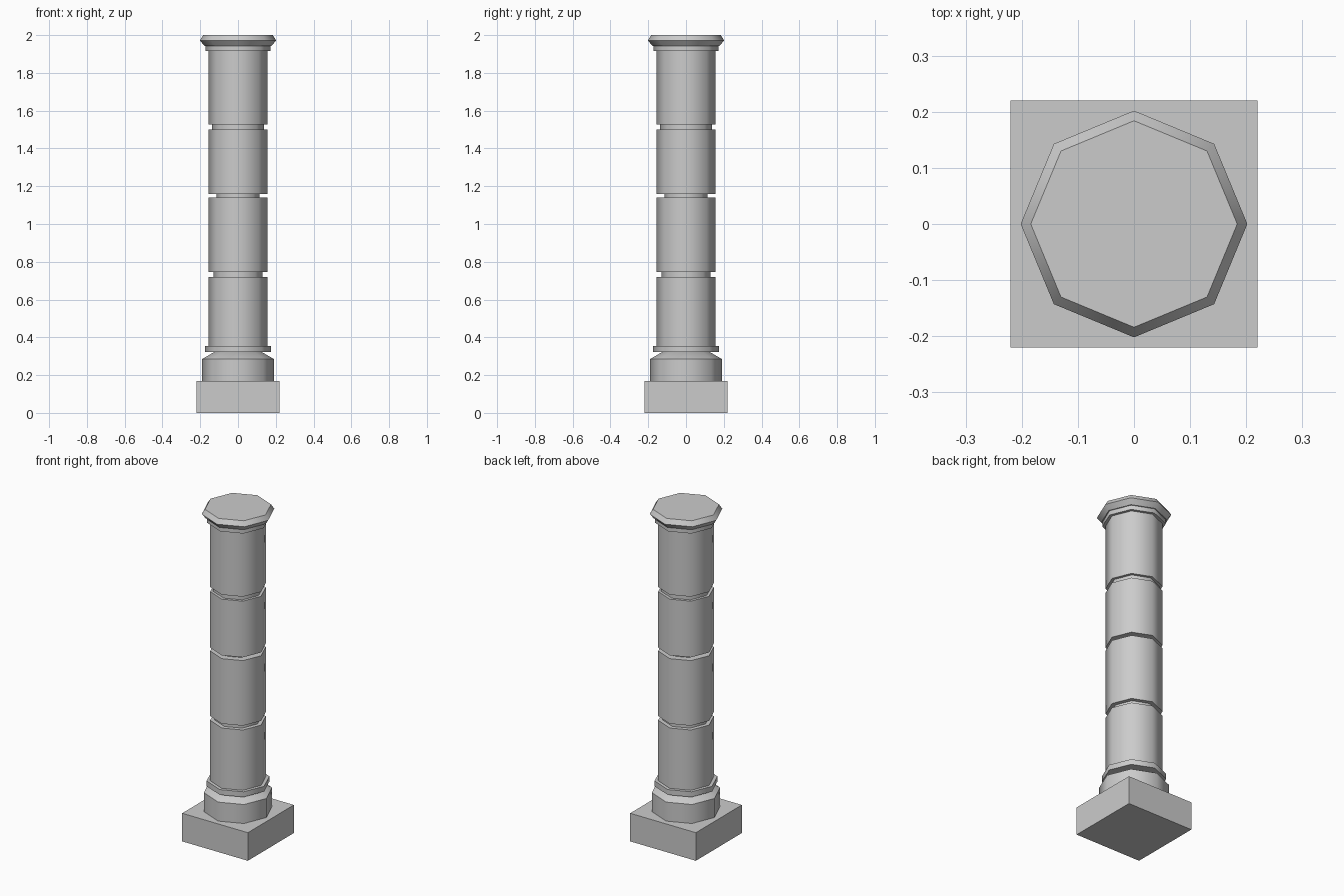
import bpy, bmesh, math

if "Cube" in bpy.data.objects:
    bpy.data.objects.remove(bpy.data.objects["Cube"])


def finish(name, bm, smooth):
    bmesh.ops.recalc_face_normals(bm, faces=bm.faces)
    mesh = bpy.data.meshes.new(name)
    bm.to_mesh(mesh)
    bm.free()
    obj = bpy.data.objects.new(name, mesh)
    bpy.context.collection.objects.link(obj)
    if smooth:
        bpy.ops.object.select_all(action='DESELECT')
        obj.select_set(True)
        bpy.context.view_layer.objects.active = obj
        bpy.ops.object.shade_smooth_by_angle(angle=math.radians(50))
    return obj


def turned(name, profile, sides=8):
    """Closed solid with a polygonal cross-section from (radius, z) pairs."""
    bm = bmesh.new()
    rings = []
    for r, z in profile:
        rings.append([bm.verts.new((r * math.cos(math.tau * i / sides),
                                    r * math.sin(math.tau * i / sides), z))
                      for i in range(sides)])
    for low, high in zip(rings, rings[1:]):
        for i in range(sides):
            j = (i + 1) % sides
            bm.faces.new((low[i], low[j], high[j], high[i]))
    bm.faces.new(rings[0][::-1])
    bm.faces.new(rings[-1])
    return finish(name, bm, True)


# Square plinth
bm = bmesh.new()
bmesh.ops.create_cube(bm, size=1)
for v in bm.verts:
    v.co.x *= 0.44
    v.co.y *= 0.44
    v.co.z = (v.co.z + 0.5) * 0.17
finish("plinth", bm, False)

# Octagonal foot with sloped shoulder, and the collar above it
turned("foot", [(0.19, 0.17), (0.19, 0.285), (0.125, 0.323)])
turned("lower_collar", [(0.175, 0.323), (0.175, 0.355)])

# Shaft: four drums separated by recessed joints (bottom, top, radius)
R = 0.155
joints = [(0.72, 0.746, 0.13), (1.14, 1.16, 0.115), (1.50, 1.527, 0.138)]
profile = [(R, 0.355)]
for z0, z1, r in joints:
    profile += [(R, z0), (r, z0), (r, z1), (R, z1)]
profile.append((R, 1.92))
turned("shaft", profile)

# Neck ring and bevelled cap
turned("neck_ring", [(0.172, 1.917), (0.172, 1.943)])
turned("cap", [(0.178, 1.943), (0.202, 1.972), (0.184, 2.0)])
